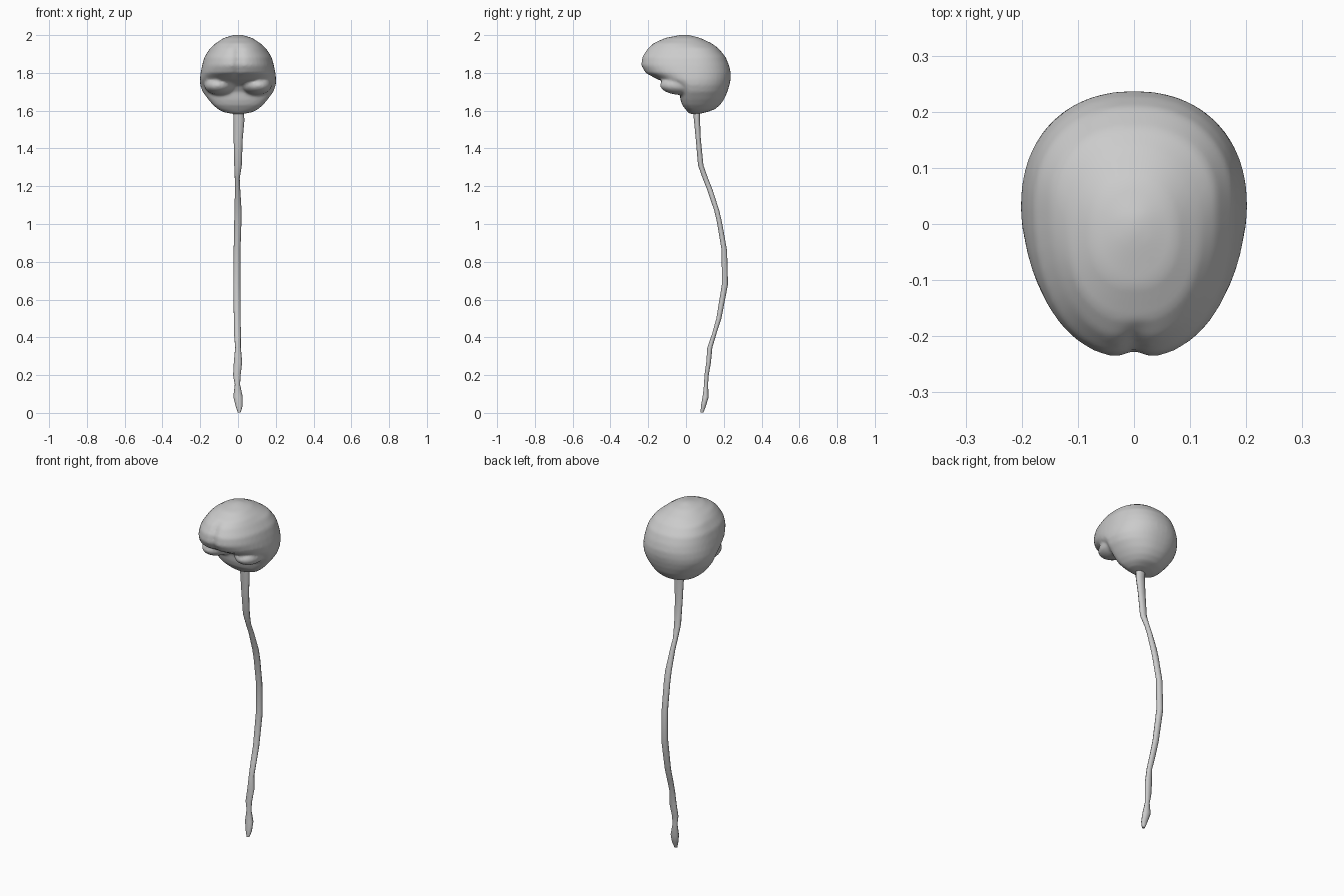
import bpy, bmesh, math

if "Cube" in bpy.data.objects:
    bpy.data.objects.remove(bpy.data.objects["Cube"])

def loft(name, rings):
    """Skin a stack of equal-length point rings and cap both ends."""
    bm = bmesh.new()
    loops = [[bm.verts.new(p) for p in r] for r in rings]
    n = len(loops[0])
    for a, b in zip(loops, loops[1:]):
        for i in range(n):
            j = (i + 1) % n
            bm.faces.new((a[i], a[j], b[j], b[i]))
    bm.faces.new(loops[0][::-1])
    bm.faces.new(loops[-1])
    bmesh.ops.recalc_face_normals(bm, faces=bm.faces)
    me = bpy.data.meshes.new(name)
    bm.to_mesh(me)
    bm.free()
    ob = bpy.data.objects.new(name, me)
    bpy.context.collection.objects.link(ob)
    return ob

def spow(v, e):
    return math.copysign(abs(v) ** e, v)

def brain_ring(z, front, back, w, n=48):
    """Egg-shaped slice, widest a little behind the middle, notched in front."""
    cy = min(max(0.03, front + 0.04), back - 0.02)
    if z > 1.95:
        cy = (front + back) / 2
    pts = []
    for i in range(n):
        t = 2 * math.pi * i / n
        x = w * spow(math.cos(t), 0.9)
        s = spow(math.sin(t), 0.9)
        y = cy + s * ((back - cy) if s > 0 else (cy - front))
        if s < 0 and 1.78 < z < 1.95:
            y += 0.014 * math.exp(-(x / 0.02) ** 2)
        pts.append((x, y, z))
    return pts

def ellipsoid(name, loc, radii, rot=(0, 0, 0)):
    bpy.ops.mesh.primitive_uv_sphere_add(segments=32, ring_count=20, radius=1,
                                         location=loc, rotation=rot)
    ob = bpy.context.object
    ob.name = name
    ob.scale = radii
    return ob

# Brain: z, front y, back y, half width
slices = [(1.583, .02, .07, .03), (1.592, .01, .11, .075), (1.607, -.003, .152, .105),
          (1.63, -.02, .18, .132), (1.66, -.03, .202, .158), (1.70, -.035, .219, .187),
          (1.735, -.06, .23, .2), (1.765, -.15, .236, .202), (1.80, -.218, .237, .198),
          (1.84, -.241, .228, .19), (1.884, -.236, .21, .178), (1.93, -.207, .172, .148),
          (1.957, -.172, .135, .118), (1.985, -.11, .075, .075), (1.997, -.05, .03, .035),
          (2.002, -.02, .01, .01)]
brain = loft("brain", [brain_ring(*s) for s in slices])

# Temporal lobes bulging forward under the frontal lobe
parts = [brain]
for s in (-1, 1):
    parts.append(ellipsoid("temporal_lobe", (s * .098, -.02, 1.735), (.08, .118, .052),
                           (0, 0, s * .15)))

# Merge the lobes into one soft surface
bpy.ops.object.select_all(action='DESELECT')
for p in parts:
    p.select_set(True)
bpy.context.view_layer.objects.active = brain
bpy.ops.object.join()
m = brain.modifiers.new("merge", 'REMESH')
m.mode = 'VOXEL'
m.voxel_size = 0.009
m = brain.modifiers.new("soften", 'SMOOTH')
m.factor = 0.5
m.iterations = 4
for v in brain.modifiers:
    bpy.ops.object.modifier_apply(modifier=v.name)
bpy.ops.object.shade_smooth()

# Spinal cord: z, x, y, half width, half depth
path = [(0.003, .006, .085, .008, .008), (.035, .006, .092, .018, .014),
        (.085, 0, .104, .025, .017), (.15, -.003, .106, .014, .011),
        (.20, -.006, .109, .020, .012), (.27, 0, .120, .022, .013),
        (.345, 0, .126, .015, .014), (.42, -.003, .150, .018, .012),
        (.50, -.004, .174, .018, .014), (.68, -.006, .206, .019, .017),
        (.86, -.005, .203, .018, .015), (1.01, -.001, .177, .019, .014),
        (1.07, 0, .163, .019, .014), (1.18, -.002, .127, .014, .015),
        (1.24, -.004, .103, .013, .015), (1.31, 0, .078, .020, .015),
        (1.45, .001, .065, .024, .014), (1.55, .005, .058, .029, .017),
        (1.60, .002, .056, .028, .020)]
cord = loft("spinal_cord", [
    [(x + rx * math.cos(a * math.pi / 5), y + ry * math.sin(a * math.pi / 5), z)
     for a in range(10)] for z, x, y, rx, ry in path])
bpy.ops.object.select_all(action='DESELECT')
cord.select_set(True)
bpy.context.view_layer.objects.active = cord
bpy.ops.object.shade_smooth_by_angle(angle=math.radians(60))
